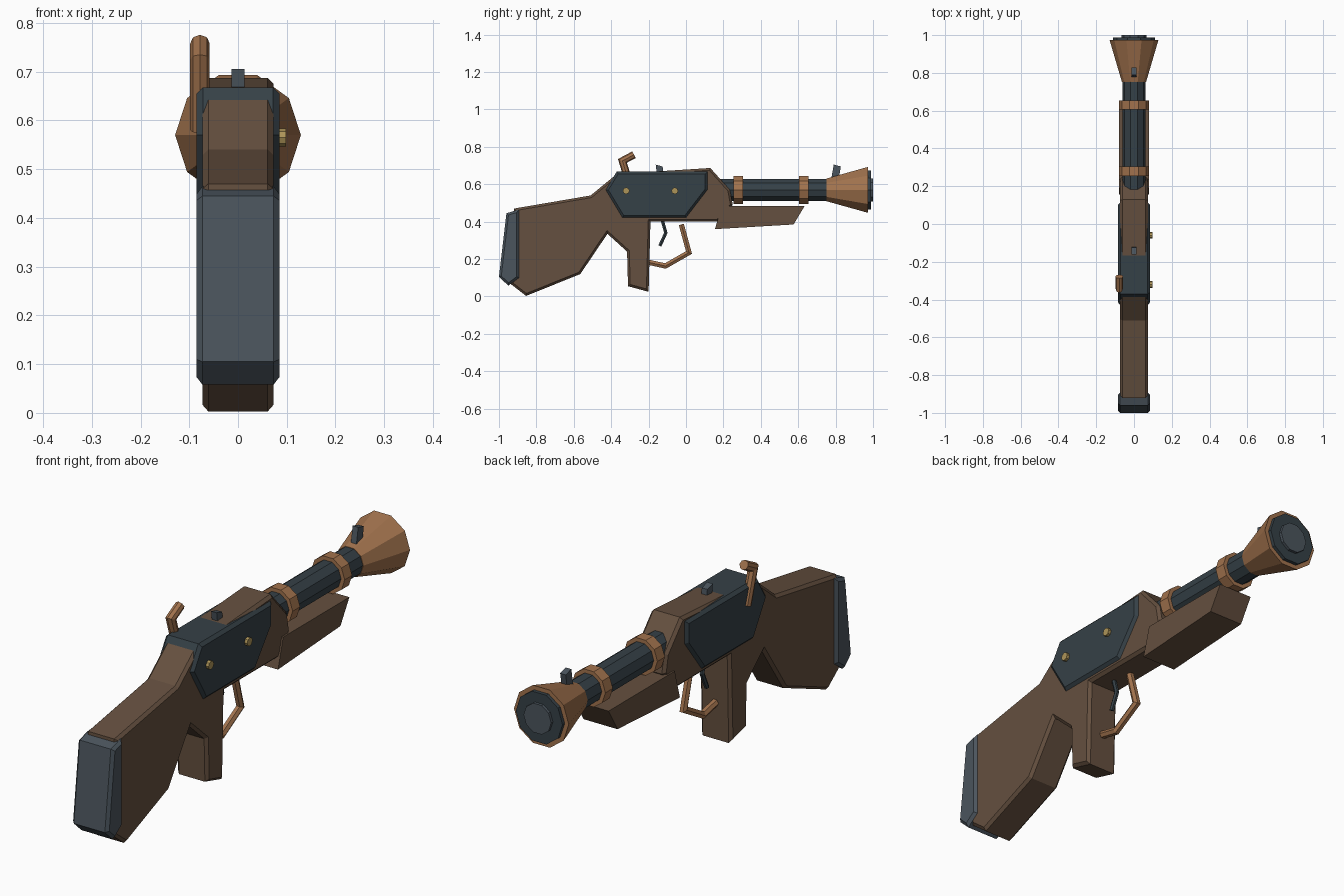
import bpy, bmesh, math
from mathutils import Vector

if "Cube" in bpy.data.objects:
    bpy.data.objects.remove(bpy.data.objects["Cube"])


def material(name, rgb):
    m = bpy.data.materials.new(name)
    m.diffuse_color = (*rgb, 1)
    m.use_nodes = True
    m.node_tree.nodes["Principled BSDF"].inputs["Base Color"].default_value = m.diffuse_color
    return m


WOOD = material("wood", (0.13, 0.08, 0.05))
DARK = material("dark_steel", (0.036, 0.052, 0.063))
STEEL = material("steel", (0.07, 0.09, 0.11))
COPPER = material("copper", (0.36, 0.17, 0.075))
BRASS = material("brass", (0.42, 0.30, 0.10))


def finish(name, bm, mat):
    bmesh.ops.recalc_face_normals(bm, faces=bm.faces[:])
    me = bpy.data.meshes.new(name)
    bm.to_mesh(me)
    bm.free()
    me.materials.append(mat)
    ob = bpy.data.objects.new(name, me)
    bpy.context.collection.objects.link(ob)
    return ob


def slab(name, profile, half, mat, chamfer=0.0):
    """Extrude a (y, z) outline across x and chamfer its two side outlines."""
    bm = bmesh.new()
    face = bm.faces.new([bm.verts.new((-half, y, z)) for y, z in profile])
    ext = bmesh.ops.extrude_face_region(bm, geom=[face], use_keep_orig=True)
    moved = [g for g in ext["geom"] if isinstance(g, bmesh.types.BMVert)]
    bmesh.ops.translate(bm, verts=moved, vec=(2 * half, 0, 0))
    bmesh.ops.recalc_face_normals(bm, faces=bm.faces[:])
    if chamfer:
        rim = [e for e in bm.edges if abs(e.verts[0].co.x - e.verts[1].co.x) < 1e-6]
        bmesh.ops.bevel(bm, geom=rim, offset=chamfer, segments=1,
                        affect='EDGES', clamp_overlap=True)
    return finish(name, bm, mat)


def skin(name, rings, mat):
    """Join equal rings of points into a closed solid."""
    bm = bmesh.new()
    loops = [[bm.verts.new(p) for p in ring] for ring in rings]
    n = len(loops[0])
    for a, b in zip(loops, loops[1:]):
        for i in range(n):
            j = (i + 1) % n
            bm.faces.new((a[i], a[j], b[j], b[i]))
    bm.faces.new(loops[0])
    bm.faces.new(loops[-1])
    return finish(name, bm, mat)


def turned(name, stations, mat, sides=10, z=0.57):
    """Low-poly lathe along y from (y, radius) stations."""
    angles = [2 * math.pi * i / sides for i in range(sides)]
    return skin(name, [[(r * math.cos(a), y, z + r * math.sin(a)) for a in angles]
                       for y, r in stations], mat)


def rod(name, path, r, mat, x=0.0, sides=6):
    """Mitred rod following a (y, z) path at a fixed x."""
    pts = [Vector(p) for p in path]
    rings = []
    for i, p in enumerate(pts):
        d0 = (p - pts[max(i - 1, 0)]).normalized()
        d1 = (pts[min(i + 1, len(pts) - 1)] - p).normalized()
        t = (d0 + d1).normalized()
        ref = d1 if d1.length else d0
        n = Vector((-t.y, t.x)) / max(abs(t.dot(ref)), 0.5)
        ring = []
        for k in range(sides):
            a = 2 * math.pi * k / sides
            q = p + n * (r * math.sin(a))
            ring.append((x + r * math.cos(a), q.x, q.y))
        rings.append(ring)
    return skin(name, rings, mat)


# Wooden stock, grip and receiver bed in one outline
slab("stock", [(-0.92, 0.47), (-0.51, 0.54), (-0.37, 0.655), (0.13, 0.687),
               (0.235, 0.57), (0.25, 0.49), (0.17, 0.40), (-0.19, 0.40),
               (-0.20, 0.025), (-0.31, 0.055), (-0.315, 0.24), (-0.42, 0.335),
               (-0.565, 0.12), (-0.855, 0.003), (-0.935, 0.065)], 0.073, WOOD, 0.012)
slab("fore_end", [(0.19, 0.485), (0.635, 0.485), (0.575, 0.385), (0.155, 0.36)],
     0.08, WOOD)

# Metal receiver and butt plate
slab("receiver", [(-0.43, 0.57), (-0.37, 0.668), (0.115, 0.668), (0.115, 0.57),
                  (0.0, 0.42), (-0.34, 0.42)], 0.085, DARK, 0.013)
slab("butt_plate", [(-0.96, 0.445), (-0.893, 0.465), (-0.893, 0.10),
                    (-0.95, 0.058), (-1.0, 0.105)], 0.085, STEEL, 0.012)

# Barrel, bands and flared muzzle
turned("barrel", [(0.10, 0.062), (0.78, 0.062)], DARK)
for i, y in enumerate((0.255, 0.605)):
    turned(f"barrel_band_{i + 1}", [(y, 0.079), (y + 0.05, 0.079)], COPPER)
turned("muzzle_flare", [(0.752, 0.064), (0.973, 0.129)], COPPER)
turned("muzzle_face", [(0.965, 0.11), (0.988, 0.11)], DARK)
turned("bore", [(0.98, 0.065), (1.0, 0.065)], STEEL)

# Sights
slab("front_sight", [(0.775, 0.62), (0.815, 0.62), (0.828, 0.695), (0.79, 0.705)],
     0.013, STEEL)
slab("rear_sight", [(-0.155, 0.65), (-0.12, 0.65), (-0.125, 0.695), (-0.162, 0.705)],
     0.013, STEEL)

# Trigger, guard and hammer
rod("trigger", [(-0.13, 0.42), (-0.108, 0.34), (-0.14, 0.27)], 0.010, DARK)
rod("trigger_guard", [(-0.025, 0.385), (0.016, 0.235), (-0.11, 0.163), (-0.21, 0.185)],
    0.016, COPPER)
rod("hammer", [(-0.295, 0.58), (-0.34, 0.725), (-0.278, 0.758)], 0.02, COPPER,
    x=-0.078, sides=8)

# Brass screws on the right side
for i, y in enumerate((-0.32, -0.06)):
    screw = skin(f"screw_{i + 1}", [[(x, y + 0.018 * math.cos(k * math.pi / 4),
                                      0.565 + 0.018 * math.sin(k * math.pi / 4))
                                     for k in range(8)] for x in (0.075, 0.098)], BRASS)
